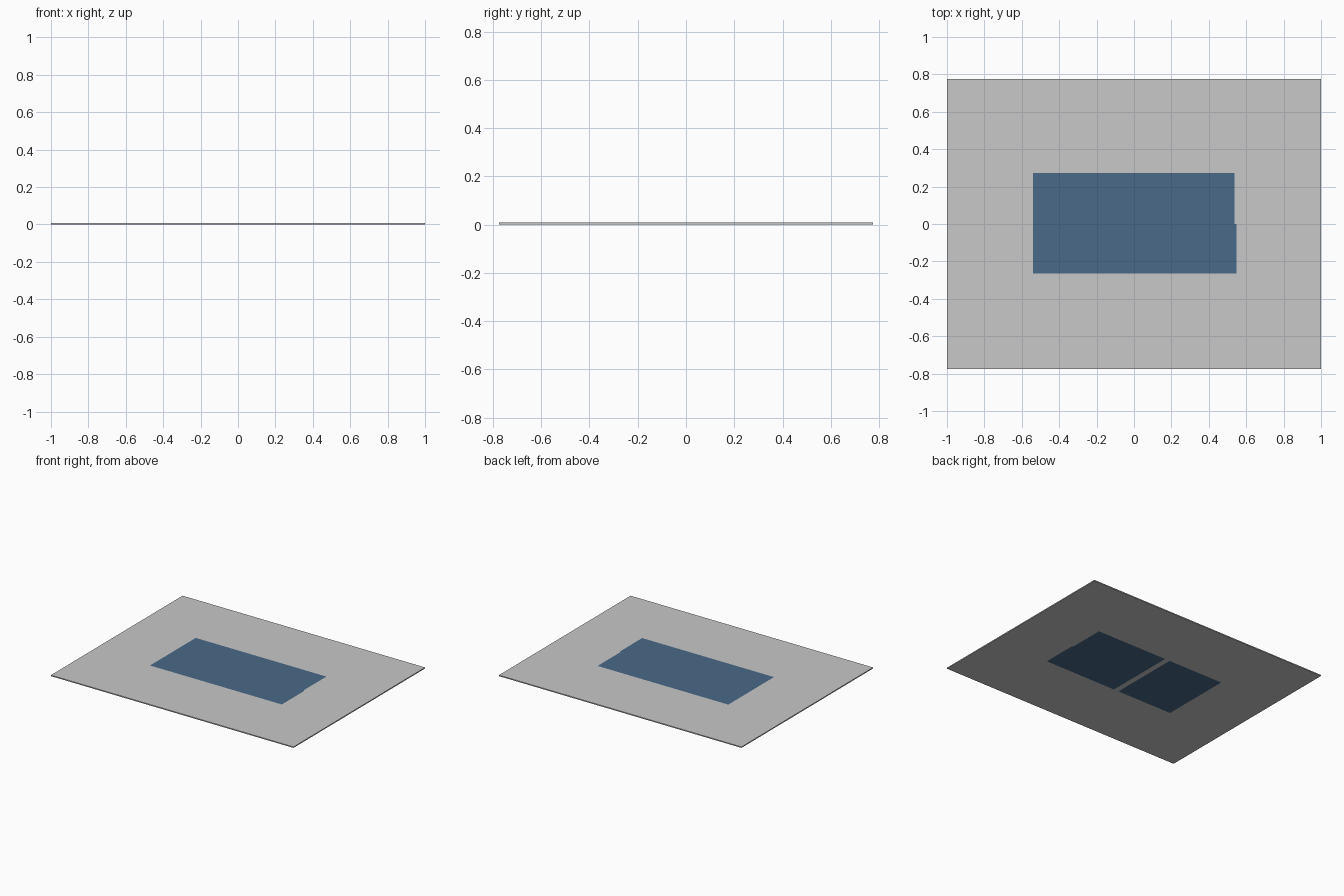
import bpy, bmesh
from mathutils import Vector

if "Cube" in bpy.data.objects:
    bpy.data.objects.remove(bpy.data.objects["Cube"])

SIZE = (2.0, 1.55, 0.008)          # thin flat sheet
X0, X1, X2 = -0.54, 0.538, 0.547   # blue field, its right edge has a small step
Y0, Y1 = -0.265, 0.273
GAP = (-0.085, -0.045)             # bare strip between the underside fields


def material(name, rgb):
    m = bpy.data.materials.new(name)
    m.diffuse_color = (*rgb, 1.0)
    m.use_nodes = True
    m.node_tree.nodes["Principled BSDF"].inputs["Base Color"].default_value = m.diffuse_color
    return m


# sheet
bm = bmesh.new()
bmesh.ops.create_cube(bm, size=1.0)
bmesh.ops.scale(bm, vec=SIZE, verts=bm.verts)
bmesh.ops.translate(bm, vec=(0, 0, SIZE[2] / 2), verts=bm.verts)


def cut(axis, value):
    co, no = Vector(), Vector()
    co[axis], no[axis] = value, 1.0
    geom = bm.verts[:] + bm.edges[:] + bm.faces[:]
    bmesh.ops.bisect_plane(bm, geom=geom, dist=1e-6, plane_co=co, plane_no=no)


for x in (X0, X1, X2, *GAP):
    cut(0, x)
for y in (Y0, 0.0, Y1):
    cut(1, y)

# blue field on top, two blue fields underneath
for f in bm.faces:
    c = f.calc_center_median()
    if abs(f.normal.z) < 0.5:
        continue
    right = X2 if c.y < 0 else X1
    inside = X0 < c.x < right and Y0 < c.y < Y1
    in_gap = f.normal.z < 0 and GAP[0] < c.x < GAP[1]
    f.material_index = int(inside and not in_gap)

me = bpy.data.meshes.new("sheet")
bm.to_mesh(me)
bm.free()
me.materials.append(material("light grey", (0.58, 0.58, 0.58)))
me.materials.append(material("steel blue", (0.067, 0.144, 0.25)))
bpy.context.collection.objects.link(bpy.data.objects.new("sheet", me))
